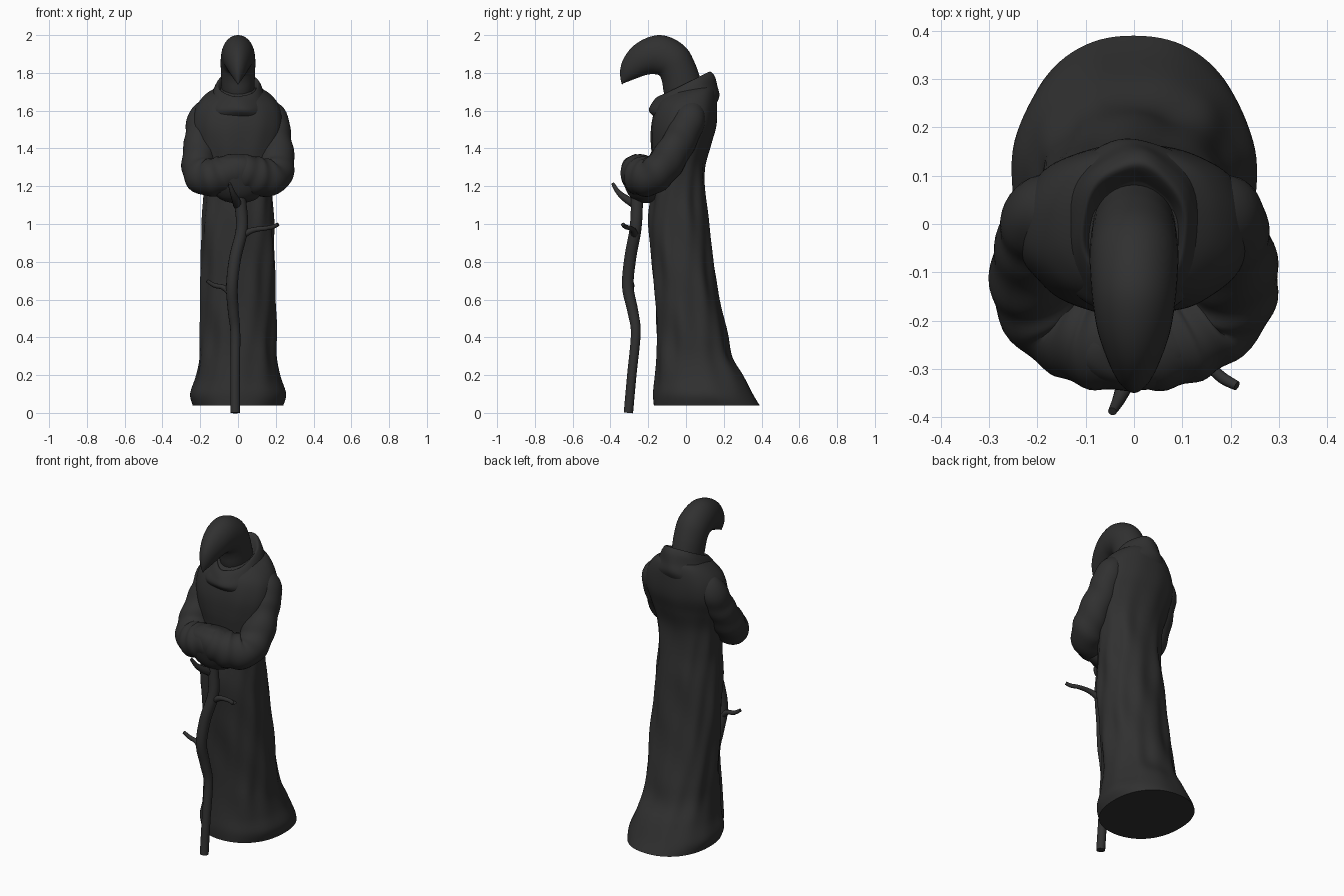
import bpy, bmesh, math
from mathutils import Vector

if "Cube" in bpy.data.objects:
    bpy.data.objects.remove(bpy.data.objects["Cube"])

cloth = bpy.data.materials.new("charcoal")
cloth.diffuse_color = (0.03, 0.03, 0.03, 1)
cloth.use_nodes = True
cloth.node_tree.nodes["Principled BSDF"].inputs["Base Color"].default_value = cloth.diffuse_color


def smooth_path(pts, n):
    """Catmull-Rom interpolation through tuples of any length."""
    out = []
    for i in range(len(pts) - 1):
        p = [pts[max(i - 1, 0)], pts[i], pts[i + 1], pts[min(i + 2, len(pts) - 1)]]
        for k in range(n):
            t = k / n
            out.append([0.5 * (2 * b + (c - a) * t + (2 * a - 5 * b + 4 * c - d) * t * t
                               + (3 * b - a - 3 * c + d) * t ** 3) for a, b, c, d in zip(*p)])
    return out + [list(pts[-1])]


def skin(name, rings, caps=True):
    """Bridge a list of equal point rings into a mesh object."""
    bm = bmesh.new()
    loops = [[bm.verts.new(p) for p in r] for r in rings]
    for a, b in zip(loops, loops[1:]):
        for i in range(len(a)):
            j = (i + 1) % len(a)
            bm.faces.new((a[i], a[j], b[j], b[i]))
    if caps:
        bm.faces.new(loops[0])
        bm.faces.new(loops[-1])
    bmesh.ops.recalc_face_normals(bm, faces=bm.faces)
    me = bpy.data.meshes.new(name)
    bm.to_mesh(me)
    bm.free()
    me.materials.append(cloth)
    ob = bpy.data.objects.new(name, me)
    bpy.context.collection.objects.link(ob)
    bpy.ops.object.select_all(action='DESELECT')
    ob.select_set(True)
    bpy.context.view_layer.objects.active = ob
    bpy.ops.object.shade_smooth_by_angle(angle=math.radians(50))
    return ob


def loft(name, stations, sides=64, n=6, e=2.0, fold=lambda a, z: 0, caps=True):
    """Stations: front y, front z, back y, back z, half width."""
    rings = []
    for y0, z0, y1, z1, w in smooth_path(stations, n):
        ring = []
        for i in range(sides):
            a = 2 * math.pi * i / sides
            c, s = math.cos(a), math.sin(a)
            f = 1 + fold(a, (z0 + z1) / 2)
            x = w * f * math.copysign(abs(c) ** (2 / e), c)
            v = f * math.copysign(abs(s) ** (2 / e), s)
            ring.append((x, (y0 + y1) / 2 + v * (y1 - y0) / 2,
                         (z0 + z1) / 2 + v * (z1 - z0) / 2))
        rings.append(ring)
    return skin(name, rings, caps)


def tube(name, pts, sides=14, n=6, fold=lambda a, t: 0):
    """Sweep a circle along points given as x, y, z, radius."""
    path = smooth_path(pts, n)
    pos = [Vector(p[:3]) for p in path]
    rings, side = [], Vector((0.3, 1, 0.2))
    for i, p in enumerate(pos):
        t = (pos[min(i + 1, len(pos) - 1)] - pos[max(i - 1, 0)]).normalized()
        side = (side - t * side.dot(t)).normalized()
        up = t.cross(side)
        ring = []
        for k in range(sides):
            a = 2 * math.pi * k / sides
            r = path[i][3] * (1 + fold(a, i / len(pos)))
            ring.append(p + side * r * math.cos(a) + up * r * math.sin(a))
        rings.append(ring)
    return skin(name, rings)


# Robe: flared hem, narrow waist, rounded shoulders, with slanting folds
def robe_fold(a, z):
    fade = min(1, max(0.0, (z - 0.03) / 0.3)) * min(1, max(0.1, (1.7 - z) / 0.5))
    return fade * (0.02 * math.sin(7 * a + 6 * z) + 0.016 * math.sin(11 * a - 8 * z + 1)
                   + 0.012 * math.sin(4 * a + 19 * z))


loft("robe", [
    (-.17, .04, .39, .04, .24), (-.172, .10, .355, .10, .253), (-.165, .18, .305, .2, .225),
    (-.158, .3, .245, .3, .205), (-.155, .42, .215, .42, .20), (-.165, .6, .175, .6, .198),
    (-.18, .8, .145, .8, .195), (-.195, 1.0, .125, 1.0, .188), (-.185, 1.15, .105, 1.15, .182),
    (-.175, 1.3, .10, 1.3, .195), (-.185, 1.42, .13, 1.42, .225), (-.185, 1.52, .16, 1.52, .24),
    (-.165, 1.61, .165, 1.62, .225), (-.14, 1.66, .155, 1.71, .17), (-.10, 1.70, .12, 1.75, .09)],
    sides=96, e=2.2, fold=robe_fold)

# Cowl: lowered hood lying round the neck, lower at the front
loft("cowl", [
    (-.165, 1.56, .15, 1.61, .20), (-.195, 1.60, .175, 1.675, .17), (-.178, 1.64, .163, 1.73, .142),
    (-.155, 1.67, .148, 1.785, .122), (-.138, 1.675, .12, 1.805, .105), (-.115, 1.65, .085, 1.76, .088)],
    fold=lambda a, z: 0.018 * math.sin(6 * a + 25 * z))

# Head: bird skull mask curving over into a hooked beak
loft("beaked_head", [
    (-.10, 1.64, .11, 1.68, .085), (-.118, 1.70, .08, 1.76, .087), (-.126, 1.75, .052, 1.84, .09),
    (-.14, 1.785, .008, 1.925, .092), (-.165, 1.793, -.06, 1.978, .09), (-.19, 1.793, -.14, 2.0, .085),
    (-.225, 1.785, -.22, 1.98, .075), (-.265, 1.77, -.287, 1.935, .057), (-.305, 1.755, -.333, 1.87, .036),
    (-.33, 1.745, -.349, 1.81, .016), (-.339, 1.738, -.346, 1.765, .004)], sides=40, n=5)

# Sleeves: mirrored arms meeting in front of the chest
for s, label in ((1, "left"), (-1, "right")):
    tube(label + "_sleeve", [
        (s * .12, .03, 1.63, .055), (s * .18, .02, 1.56, .083), (s * .195, -.03, 1.45, .088),
        (s * .206, -.11, 1.32, .093), (s * .182, -.18, 1.25, .095),
        (s * .11, -.225, 1.25, .102), (s * .04, -.247, 1.27, .098), (s * -.03, -.25, 1.28, .085)],
        sides=36, n=8, fold=lambda a, t: 0.035 * math.sin(52 * t + 2 * math.sin(a))
        * min(1, t * 3) + 0.015 * math.sin(3 * a + 9 * t))

# Drooping cuff where the two sleeves overlap
loft("sleeve_cuff", [
    (-.235, 1.11, -.20, 1.11, .03), (-.29, 1.14, -.13, 1.13, .10), (-.325, 1.20, -.12, 1.2, .15),
    (-.345, 1.28, -.13, 1.28, .14), (-.325, 1.34, -.16, 1.34, .12), (-.27, 1.37, -.22, 1.365, .05)],
    sides=40, fold=lambda a, z: 0.02 * math.sin(5 * a + 30 * z))

# Crooked walking staff
tube("staff", [
    (-.015, -.305, 0, .025), (-.015, -.287, .2, .025), (-.014, -.266, .42, .026),
    (-.025, -.282, .54, .029), (-.032, -.308, .67, .031), (-.015, -.295, .82, .032),
    (.02, -.268, .97, .032), (.014, -.26, 1.1, .032), (-.005, -.26, 1.24, .03)])

# Twigs growing out of the staff
twigs = {
    "upper_twig": [(0, -.26, 1.1, .026), (-.015, -.32, 1.135, .02),
                   (-.03, -.36, 1.17, .014), (-.045, -.388, 1.215, .009)],
    "middle_twig": [(.02, -.27, .94, .022), (.08, -.28, .968, .015),
                    (.15, -.295, .978, .012), (.185, -.32, .985, .012), (.213, -.335, .998, .01)],
    "lower_twig": [(-.03, -.30, .63, .022), (-.08, -.29, .665, .014),
                   (-.125, -.285, .675, .012), (-.165, -.29, .70, .009)]}
for name, pts in twigs.items():
    tube(name, pts, sides=10)
